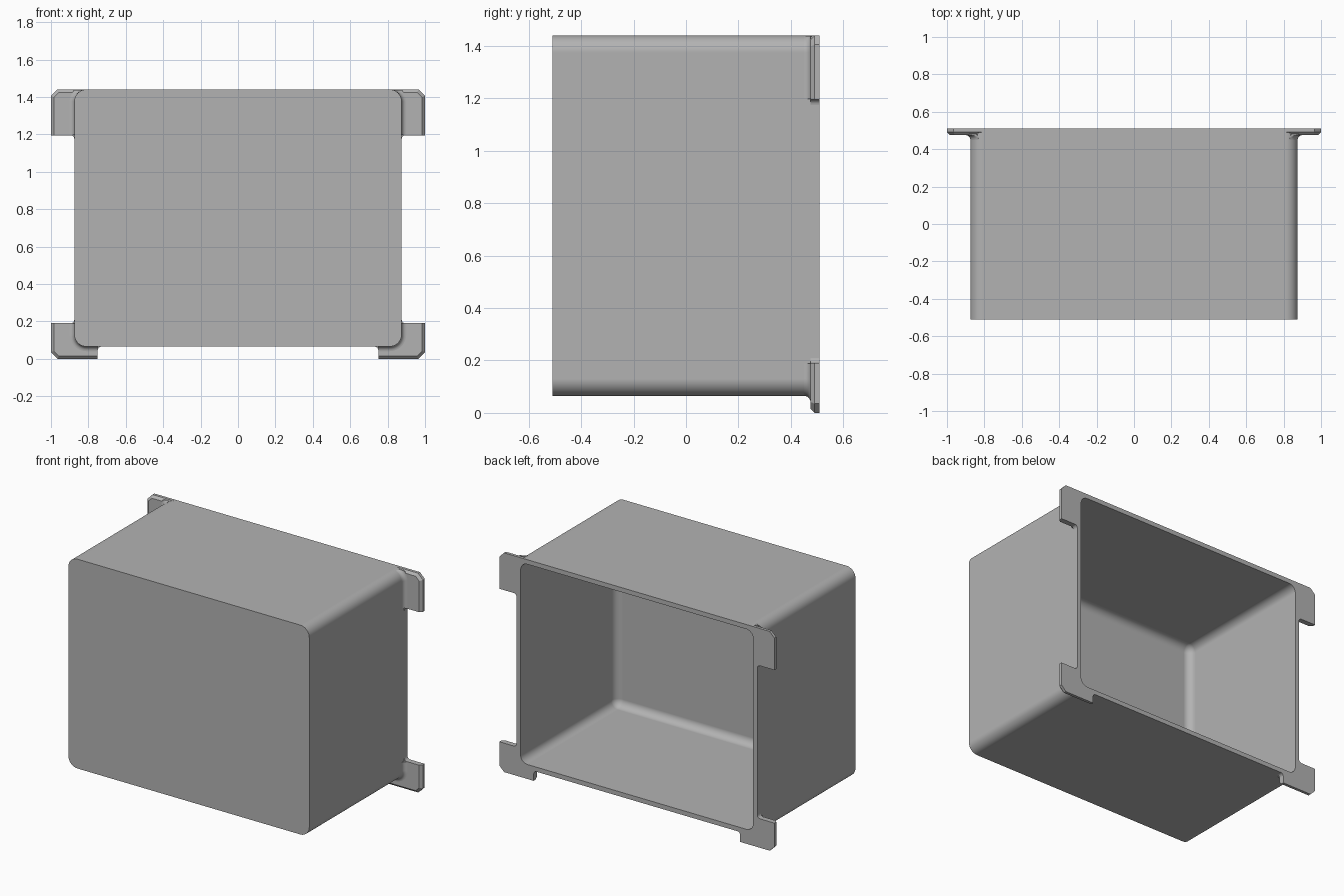
import bpy, bmesh, math

cube = bpy.data.objects.get("Cube")
if cube:
    bpy.data.objects.remove(cube, do_unlink=True)

grey = bpy.data.materials.new("plain grey")
grey.use_nodes = True
GREY = (0.45, 0.45, 0.45, 1)
grey.diffuse_color = GREY
grey.node_tree.nodes["Principled BSDF"].inputs["Base Color"].default_value = GREY

HALF_W, HALF_H, MID_Z = 0.875, 0.6875, 0.7525
FRONT, BACK = -0.51, 0.51
WALL, RADIUS = 0.03, 0.065
TAB_FRONT, TOP = 0.475, 1.44
STEPS = 10


def finish(bm, name):
    """Turn a bmesh into a smooth-shaded object with crisp edges."""
    bmesh.ops.recalc_face_normals(bm, faces=bm.faces)
    mesh = bpy.data.meshes.new(name)
    bm.to_mesh(mesh)
    bm.free()
    mesh.materials.append(grey)
    obj = bpy.data.objects.new(name, mesh)
    bpy.context.collection.objects.link(obj)
    bpy.ops.object.select_all(action='DESELECT')
    obj.select_set(True)
    bpy.context.view_layer.objects.active = obj
    bpy.ops.object.shade_smooth_by_angle(angle=math.radians(30))
    weighted = obj.modifiers.new("weighted normals", 'WEIGHTED_NORMAL')
    weighted.keep_sharp = True
    return obj


def arc(cx, cz, r, start, end, steps=STEPS):
    angles = [math.radians(start + (end - start) * i / steps) for i in range(steps + 1)]
    return [(cx + r * math.cos(a), cz + r * math.sin(a)) for a in angles]


def rounded_rect(inset, r):
    w, h = HALF_W - inset - r, HALF_H - inset - r
    points = []
    for i, (sx, sz) in enumerate([(1, 1), (-1, 1), (-1, -1), (1, -1)]):
        points += arc(sx * w, MID_Z + sz * h, r, 90 * i, 90 * i + 90)
    return points


def skin(bm, rings, closed_rings=True):
    """Join successive rings with quads and cap both ends."""
    rings = [[bm.verts.new(p) for p in ring] for ring in rings]
    for a, b in zip(rings, rings[1:]):
        n = len(a)
        for i in range(n):
            j = (i + 1) % n
            bm.faces.new((a[i], a[j], b[j], b[i]))
    bm.faces.new(rings[0])
    bm.faces.new(rings[-1])


# Open-backed box with a rounded inner floor edge
levels = [(0, RADIUS, FRONT), (0, RADIUS, BACK), (WALL, 0.05, BACK)]
FLOOR = 0.05
for i in range(STEPS + 1):
    a = math.pi / 2 * i / STEPS
    sink = FLOOR * (1 - math.cos(a))
    levels.append((WALL + sink, max(0.05 - sink, 0.002),
                   FRONT + WALL + FLOOR * (1 - math.sin(a))))
bm = bmesh.new()
skin(bm, [[(x, y, z) for x, z in rounded_rect(inset, r)] for inset, r, y in levels])
finish(bm, "box_shell")

# Corner tab outlines for the left side; the inner edge is buried in the wall
corner_x = HALF_W - RADIUS
upper_z, lower_z = TOP - RADIUS, 0.065 + RADIUS
upper_tab = ([(corner_x, TOP), (0.965, TOP), (1, 1.405), (1, 1.195)]
             + arc(0.895, 1.175, 0.02, 90, 180, 5)
             + [(0.86, 1.175)] + arc(corner_x, upper_z, 0.05, 0, 90))
lower_tab = ([(0.86, 0.21)] + arc(0.895, 0.21, 0.02, 180, 270, 5)
             + [(1, 0.19), (1, 0.035), (0.965, 0), (0.75, 0)]
             + arc(0.73, 0.045, 0.02, 0, 90, 5)
             + [(0.73, 0.08)] + arc(corner_x, lower_z, 0.05, -90, 0))


def outer_edge(v):
    x, _, z = v.co
    return x > 0.96 or z < 0.001 or z > TOP - 0.001


def make_tab(name, outline, side):
    bm = bmesh.new()
    skin(bm, [[(x, y, z) for x, z in outline] for y in (TAB_FRONT, BACK)])
    # Chamfer along the outer front edges
    edges = [e for e in bm.edges
             if all(abs(v.co.y - TAB_FRONT) < 0.001 and outer_edge(v) for v in e.verts)]
    bmesh.ops.bevel(bm, geom=edges, offset=0.016, segments=1, affect='EDGES')
    for v in bm.verts:
        v.co.x *= side
    finish(bm, name)


def make_fillet(name, path, side):
    """Concave blend between tab and wall; path holds point and outward direction."""
    r = 0.025
    profile = [(-0.005, TAB_FRONT + 0.005), (-0.005, TAB_FRONT - r)]
    profile += [(r + px, TAB_FRONT - r + py) for px, py in arc(0, 0, r, 180, 90, 6)]
    profile.append((r, TAB_FRONT + 0.005))
    bm = bmesh.new()
    skin(bm, [[(side * (x + nx * d), y, min(z + nz * d, TOP - 0.002)) for d, y in profile]
              for x, z, nx, nz in path])
    finish(bm, name)


def corner_path(cz, start, end):
    path = []
    for x, z in arc(corner_x, cz, RADIUS, start, end):
        path.append((x, z, (x - corner_x) / RADIUS, (z - cz) / RADIUS))
    return path


upper_path = [(HALF_W, 1.197, 1, 0)] + corner_path(upper_z, 0, 70)
lower_path = ([(HALF_W, 0.188, 1, 0)] + corner_path(lower_z, 0, -90)
              + [(0.752, 0.065, 0, -1)])

for side, label in ((1, "left"), (-1, "right")):
    make_tab("upper_tab_" + label, upper_tab, side)
    make_tab("lower_tab_" + label, lower_tab, side)
    make_fillet("upper_tab_fillet_" + label, upper_path, side)
    make_fillet("lower_tab_fillet_" + label, lower_path, side)
